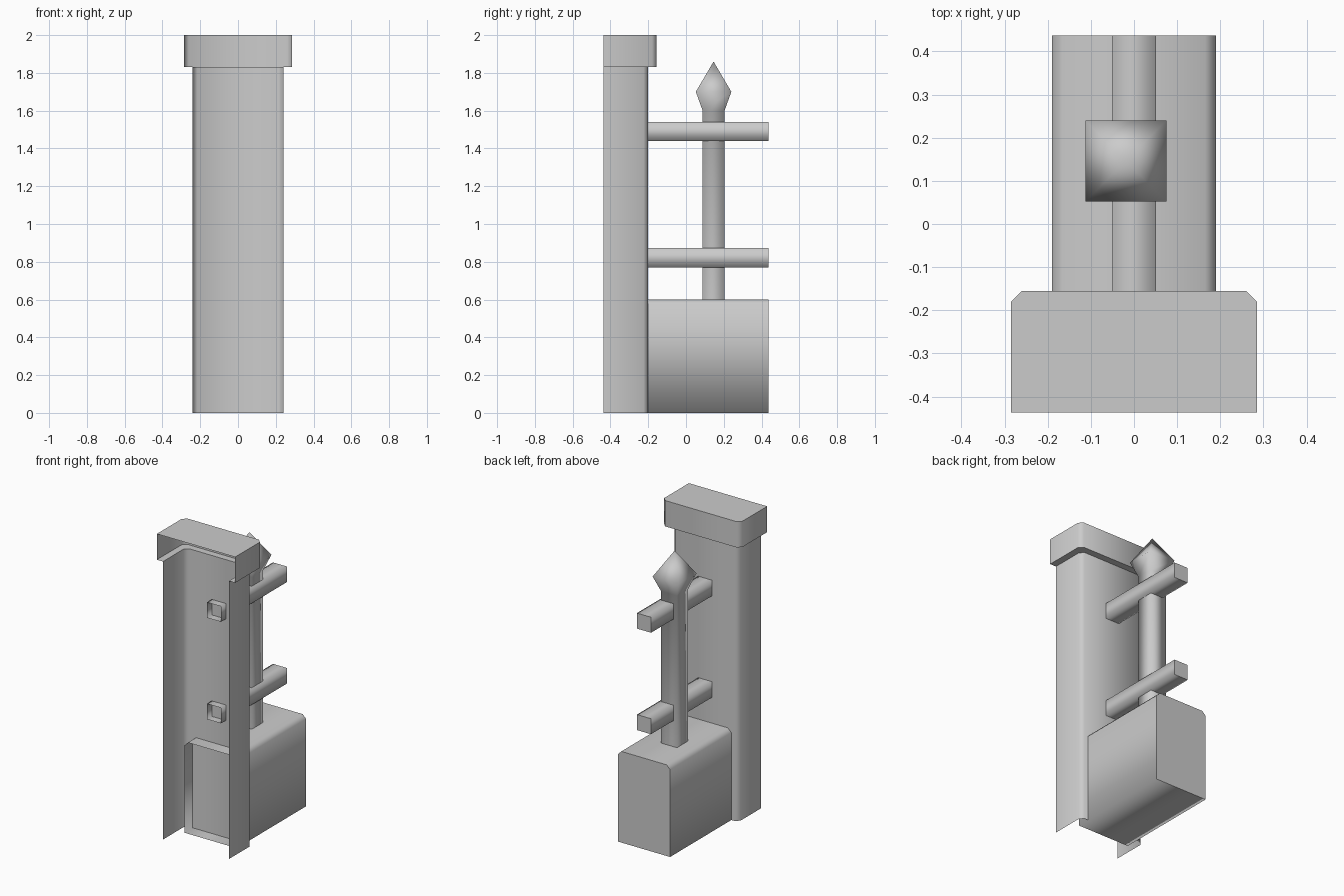
import bpy, bmesh, math

if "Cube" in bpy.data.objects:
    bpy.data.objects.remove(bpy.data.objects["Cube"])


def finish(name, bm, angle=None):
    """Turn a bmesh into a smooth-shaded object, optionally split by angle."""
    mesh = bpy.data.meshes.new(name)
    bm.normal_update()
    bm.to_mesh(mesh)
    bm.free()
    ob = bpy.data.objects.new(name, mesh)
    bpy.context.collection.objects.link(ob)
    bpy.context.view_layer.objects.active = ob
    ob.select_set(True)
    bpy.ops.object.shade_smooth()
    if angle:
        bpy.ops.object.shade_smooth_by_angle(angle=math.radians(angle))
    ob.select_set(False)
    return ob


def bridge(bm, a, b, closed):
    n = len(a)
    for i in range(n if closed else n - 1):
        j = (i + 1) % n
        bm.faces.new((a[i], a[j], b[j], b[i]))


def bar(name, profile, y0, y1):
    """Prism along y: open at the front, closed with a crisp end at the back."""
    bm = bmesh.new()
    a, b = ([bm.verts.new((x, y, z)) for x, z in profile] for y in (y0, y1))
    bridge(bm, a, b, True)
    end = bm.faces.new(b)
    for e in end.edges:
        e.smooth = False
    bmesh.ops.recalc_face_normals(bm, faces=bm.faces)
    ob = finish(name, bm)
    for e in ob.data.edges:
        if all(abs(ob.data.vertices[v].co.y - y1) < 1e-4 for v in e.vertices):
            e.use_edge_sharp = True
    return ob


# Half pillar with cap: open-fronted shell with chamfered back corners
bm = bmesh.new()
FRONT, C = -0.437, 0.025
rings = []
for half, back, z in ((0.24, -0.2, 0), (0.24, -0.2, 1.83),
                      (0.285, -0.155, 1.83), (0.285, -0.155, 2)):
    pts = [(half, FRONT), (half, back - C), (half - C, back)]
    pts += [(-x, y) for x, y in reversed(pts)]
    rings.append([bm.verts.new((x, y, z)) for x, y in pts])
for lo, hi in zip(rings, rings[1:]):
    bridge(bm, lo, hi, False)
bm.faces.new(rings[-1])
finish("pillar", bm, 50)

# Low wall with chamfered top edges
bar("low_wall", [(-0.19, 0), (0.19, 0), (0.19, 0.575), (0.165, 0.6),
                 (-0.165, 0.6), (-0.19, 0.575)], -0.285, 0.437)

# Two square rails
for name, z in (("lower_rail", 0.822), ("upper_rail", 1.49)):
    h = 0.051
    bar(name, [(-h, z - h), (h, z - h), (h, z + h), (-h, z + h)], -0.25, 0.437)

# Square upright with a spear-shaped tip
bm = bmesh.new()
cx, cy = -0.019, 0.146
rings = [[bm.verts.new((cx + sx * r, cy + sy * r, z))
          for sx, sy in ((-1, -1), (1, -1), (1, 1), (-1, 1))]
         for r, z in ((0.058, 0.56), (0.058, 1.6), (0.094, 1.7))]
for lo, hi in zip(rings, rings[1:]):
    bridge(bm, lo, hi, True)
tip = bm.verts.new((cx, cy, 1.86))
for i in range(4):
    bm.faces.new((rings[-1][i], rings[-1][(i + 1) % 4], tip))
finish("spiked_upright", bm)
